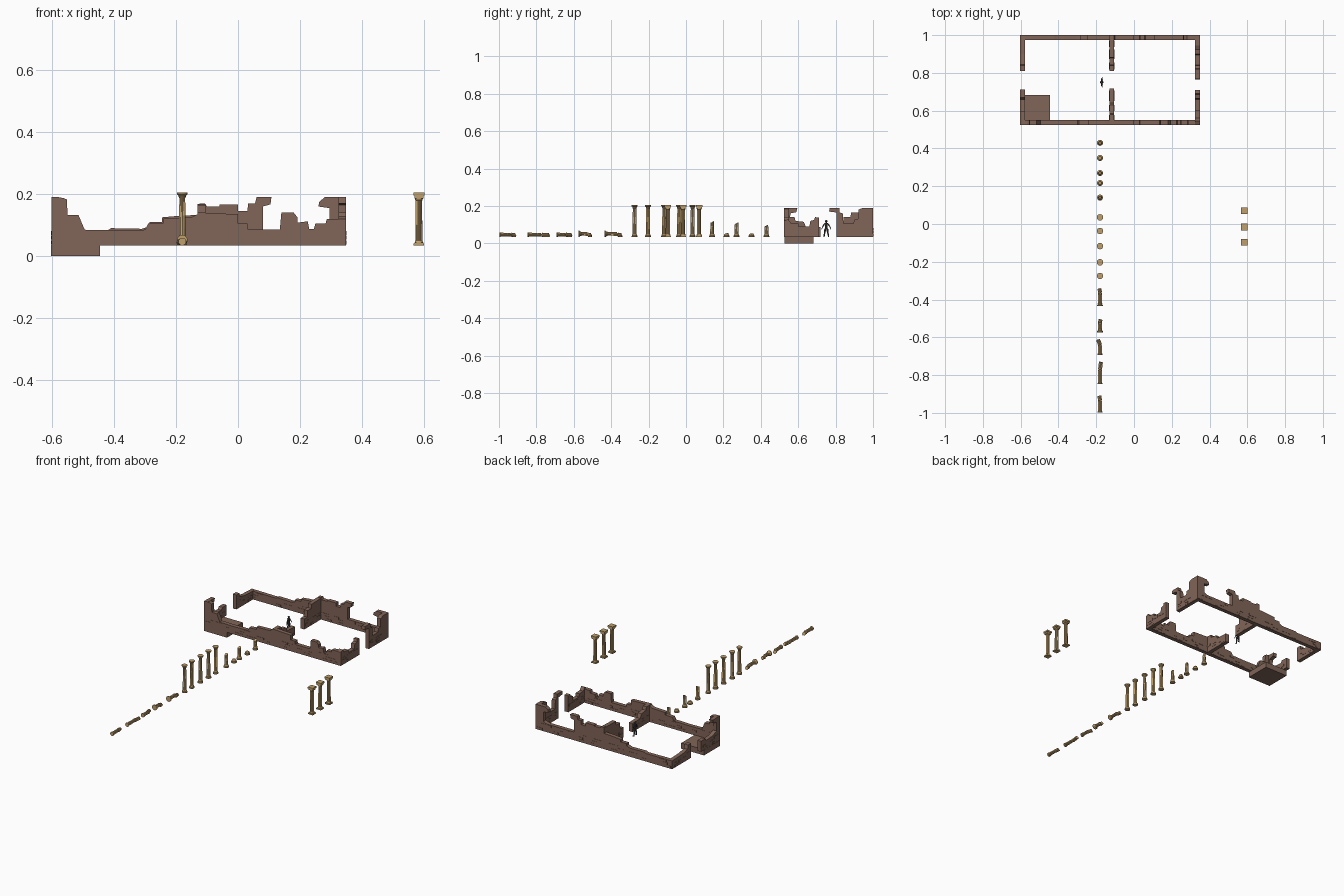
import bpy, bmesh, math, random
from mathutils import Matrix, Vector

random.seed(4)
G = 0.034  # ground level of the ruin


def material(name, col):
    m = bpy.data.materials.new(name)
    m.diffuse_color = (*col, 1)
    return m


STONE = material("brown_stone", (0.22, 0.13, 0.097))
SAND = material("sandstone", (0.52, 0.35, 0.15))
DARK = material("dark_cloth", (0.06, 0.05, 0.05))


def finish(name, bm, mat, smooth=False):
    bmesh.ops.recalc_face_normals(bm, faces=bm.faces)
    me = bpy.data.meshes.new(name)
    bm.to_mesh(me)
    bm.free()
    ob = bpy.data.objects.new(name, me)
    me.materials.append(mat)
    bpy.context.collection.objects.link(ob)
    if smooth:
        bpy.ops.object.select_all(action='DESELECT')
        ob.select_set(True)
        bpy.context.view_layer.objects.active = ob
        bpy.ops.object.shade_smooth_by_angle(angle=math.radians(30))
    return ob


def add_box(bm, lo, hi):
    lo, hi = Vector(lo), Vector(hi)
    m = Matrix.Translation((lo + hi) / 2) @ Matrix.Diagonal((*(hi - lo), 1))
    bmesh.ops.create_cube(bm, size=1, matrix=m)


def wall(name, axis, near, top, thick=0.025):
    """Extrude a broken skyline (u, z) across the wall and add raised stones."""
    bm = bmesh.new()
    place = lambda u, d, z: (u, d, z) if axis == 'x' else (d, u, z)
    pts = top + [(max(top[0][0], top[-1][0]), G), (top[0][0], G)]
    f = bm.faces.new([bm.verts.new(place(u, near, z)) for u, z in pts])
    ext = bmesh.ops.extrude_face_region(bm, geom=[f])
    bmesh.ops.translate(bm, verts=[v for v in ext['geom'] if isinstance(v, bmesh.types.BMVert)],
                        vec=place(0, thick, 0))
    bmesh.ops.triangulate(bm, faces=[f for f in bm.faces if len(f.verts) > 4])
    # raised stones in the lower courses
    a, b = pts[-1][0], pts[-2][0]
    for i in range(int((b - a) / 0.03)):
        u = random.uniform(a, b - 0.045)
        z = random.choice((0.038, 0.053, 0.068))
        add_box(bm, place(u, near - 0.0015, z),
                place(u + random.uniform(0.02, 0.045), near + thick + 0.0015, z + 0.013))
    return finish(name, bm, STONE)


# outer walls
wall("front_wall", 'x', 0.525, [
    (-0.603, 0.19), (-0.565, 0.188), (-0.553, 0.183), (-0.55, 0.132), (-0.515, 0.132),
    (-0.495, 0.085), (-0.4, 0.083), (-0.3, 0.085), (-0.29, 0.105), (-0.24, 0.107),
    (-0.24, 0.122), (-0.15, 0.125), (-0.12, 0.14), (0, 0.135), (0, 0.105), (0.03, 0.105),
    (0.032, 0.085), (0.135, 0.085), (0.14, 0.14), (0.18, 0.14), (0.192, 0.125), (0.192, 0.108),
    (0.225, 0.112), (0.23, 0.087), (0.245, 0.087), (0.25, 0.105), (0.283, 0.105),
    (0.287, 0.12), (0.349, 0.12)])
wall("back_wall", 'x', 0.975, [
    (-0.603, 0.086), (-0.42, 0.084), (-0.41, 0.09), (-0.31, 0.088), (-0.285, 0.097),
    (-0.285, 0.11), (-0.245, 0.11), (-0.245, 0.125), (-0.19, 0.13), (-0.128, 0.133),
    (-0.125, 0.17), (-0.107, 0.17), (-0.1, 0.16), (-0.06, 0.16), (-0.06, 0.166), (0, 0.166),
    (0, 0.145), (0.03, 0.145), (0.033, 0.17), (0.055, 0.17), (0.06, 0.19), (0.108, 0.19),
    (0.105, 0.167), (0.08, 0.16), (0.08, 0.085), (0.27, 0.085), (0.295, 0.095),
    (0.295, 0.155), (0.26, 0.16), (0.262, 0.175), (0.28, 0.19), (0.349, 0.19)])
wall("right_wall_front", 'y', 0.324, [
    (0.525, 0.12), (0.545, 0.13), (0.56, 0.11), (0.6, 0.108), (0.602, 0.09), (0.66, 0.09),
    (0.665, 0.12), (0.685, 0.125), (0.69, 0.14), (0.71, 0.138)])
wall("right_wall_back", 'y', 0.324, [
    (0.805, 0.165), (0.765, 0.17), (0.768, 0.19), (0.82, 0.19), (0.822, 0.165), (0.838, 0.16),
    (0.842, 0.105), (0.895, 0.105), (0.9, 0.128), (0.92, 0.13), (0.922, 0.18), (0.945, 0.19),
    (1, 0.19)])
wall("left_wall_front", 'y', -0.603, [
    (0.525, 0.19), (0.595, 0.188), (0.59, 0.167), (0.558, 0.16), (0.555, 0.105),
    (0.6, 0.09), (0.66, 0.086), (0.67, 0.1), (0.712, 0.1)])
wall("left_wall_back", 'y', -0.603, [
    (0.81, 0.125), (0.84, 0.125), (0.845, 0.1), (0.9, 0.09), (1, 0.086)])
# dividing wall
wall("divider_front", 'y', -0.13, [
    (0.525, 0.14), (0.58, 0.14), (0.585, 0.12), (0.63, 0.115), (0.64, 0.09), (0.718, 0.088)])
wall("divider_back", 'y', -0.13, [
    (0.81, 0.1), (0.84, 0.1), (0.842, 0.14), (0.88, 0.14), (0.882, 0.165), (1, 0.168)])

# corner floor slab
bm = bmesh.new()
add_box(bm, (-0.604, 0.526, 0), (-0.445, 0.683, 0.036))
finish("corner_floor_slab", bm, STONE)

BASE = [(0.016, 0, 0), (0.016, 0.006, 0), (0.013, 0.008, 0), (0.0135, 0.012, 0), (0.011, 0.015, 0)]
CAP = [(0.0105, 0, 0), (0.012, 0.003, 0), (0.0115, 0.006, 0), (0.017, 0.011, 0), (0.017, 0.016, 0)]


def shaft(z0, z1, r0=0.011, r1=0.0095):
    return [(r0, z0, 1), (r1, z1, 1)]


def lathe(bm, prof, tilt_low=0, tilt_top=0, mat=Matrix(), n=24):
    """Revolve (radius, z, fluted); tilt the end rings to suggest breaks."""
    rings = []
    for k, (r, z, fl) in enumerate(prof):
        t = tilt_low if k == 0 else tilt_top if k == len(prof) - 1 else 0
        ring = []
        for i in range(n):
            a = math.tau * i / n
            q = r * (0.86 if fl and i % 2 else 1)
            jag = random.uniform(-0.0015, 0.0015) if t else 0
            ring.append(bm.verts.new(mat @ Vector((q * math.cos(a), q * math.sin(a),
                                                   z + t * q * math.sin(a) + jag))))
        rings.append(ring)
    for a, b in zip(rings, rings[1:]):
        for i in range(n):
            bm.faces.new((a[i], a[(i + 1) % n], b[(i + 1) % n], b[i]))
    bm.faces.new(rings[0])
    bm.faces.new(rings[-1])


def lift(prof, dz):
    return [(r, z + dz, f) for r, z, f in prof]


X = -0.18
# complete round columns
for i, y in enumerate((-0.275, -0.203, -0.117, -0.037, 0.035)):
    bm = bmesh.new()
    lathe(bm, BASE + shaft(0.017, 0.153) + lift(CAP, 0.155), mat=Matrix.Translation((X, y, G)))
    finish(f"round_column_{i}", bm, SAND, True)

# broken stumps
for i, (y, h) in enumerate(((0.14, 0.08), (0.217, 0.019), (0.27, 0.073), (0.35, 0.018), (0.43, 0.06))):
    bm = bmesh.new()
    lathe(bm, BASE + shaft(0.0165, h), tilt_top=0.5 if h > 0.03 else 0.1,
          mat=Matrix.Translation((X, y, G)))
    finish(f"column_stump_{i}", bm, SAND, True)

# fallen columns: head towards -y, with a loose broken drum behind
for i, (y0, y1, head, split) in enumerate(((-0.435, -0.342, 1, 0.068), (-0.575, -0.505, 1, 0.05),
                                           (-0.693, -0.61, 0, 0.05), (-0.848, -0.73, 0, 0.075),
                                           (-0.998, -0.91, 0, 0.062))):
    L = y1 - y0
    bm = bmesh.new()
    zc = G + (0.017 if head else 0.0125)
    prof = shaft(-split, -0.018) + lift(CAP, -0.016)
    if not head:
        prof = shaft(-split, -0.008, 0.0095, 0.0105) + [(0.0125, -0.006, 0), (0.0125, 0, 0)]
    lie = Matrix.Rotation(math.radians(90), 4, 'X')
    lathe(bm, prof, tilt_low=0.4, mat=Matrix.Translation((X, y0, zc)) @ lie)
    skew = Matrix.Rotation(math.radians((6, -8, 20, -7, 9)[i]), 4, 'Z')
    lathe(bm, [(0.0105, -(L - split) + 0.004, 1), (0.0105, -0.005, 1), (0.0115, -0.002, 0),
               (0.0115, 0, 0)], tilt_low=0.3,
          mat=Matrix.Translation((X, y0 + split + 0.003, G + 0.0115)) @ skew @ lie)
    finish(f"fallen_column_{i}", bm, SAND, True)

# three square-capped columns
for i, y in enumerate((0.07, -0.016, -0.097)):
    bm = bmesh.new()
    x = 0.584
    for h, z0, z1 in ((0.0165, 0, 0.006), (0.0145, 0.006, 0.010),
                      (0.0145, 0.152, 0.161), (0.0175, 0.161, 0.171)):
        add_box(bm, (x - h, y - h, G + z0), (x + h, y + h, G + z1))
    lathe(bm, [(0.013, 0.009, 0), (0.013, 0.013, 0), (0.0115, 0.016, 0)] + shaft(0.017, 0.145, 0.0115, 0.0105)
          + [(0.012, 0.147, 0), (0.013, 0.153, 0)], mat=Matrix.Translation((x, y, G)))
    finish(f"square_cap_column_{i}", bm, SAND, True)

# small standing figure facing sideways
bm = bmesh.new()
P = Vector((-0.171, 0.75, G))


def limb(a, b, r0, r1):
    a, b = Vector(a), Vector(b)
    d = b - a
    m = Matrix.Translation(P + (a + b) / 2) @ Vector((0, 0, 1)).rotation_difference(d).to_matrix().to_4x4()
    bmesh.ops.create_cone(bm, cap_ends=True, segments=8, radius1=r0, radius2=r1, depth=d.length, matrix=m)


for s in (-1, 1):
    limb((0, s * 0.012, 0.003), (0, s * 0.005, 0.044), 0.003, 0.0055)      # legs
    limb((-0.002, s * 0.012, 0.0015), (0.008, s * 0.013, 0.0015), 0.002, 0.002)  # feet
    limb((0, s * 0.009, 0.071), (0, s * 0.018, 0.057), 0.0035, 0.0028)     # upper arms
    limb((0, s * 0.018, 0.057), (0.004, s * 0.025, 0.042), 0.0028, 0.0018)  # forearms
limb((0, 0, 0.04), (0, 0, 0.058), 0.008, 0.006)
limb((0, 0, 0.056), (0, 0, 0.074), 0.006, 0.0095)
limb((0, 0, 0.073), (0, 0, 0.08), 0.003, 0.003)
bmesh.ops.create_uvsphere(bm, u_segments=10, v_segments=8, radius=0.0065,
                          matrix=Matrix.Translation(P + Vector((0, 0, 0.0845))))
finish("standing_figure", bm, DARK, True)
